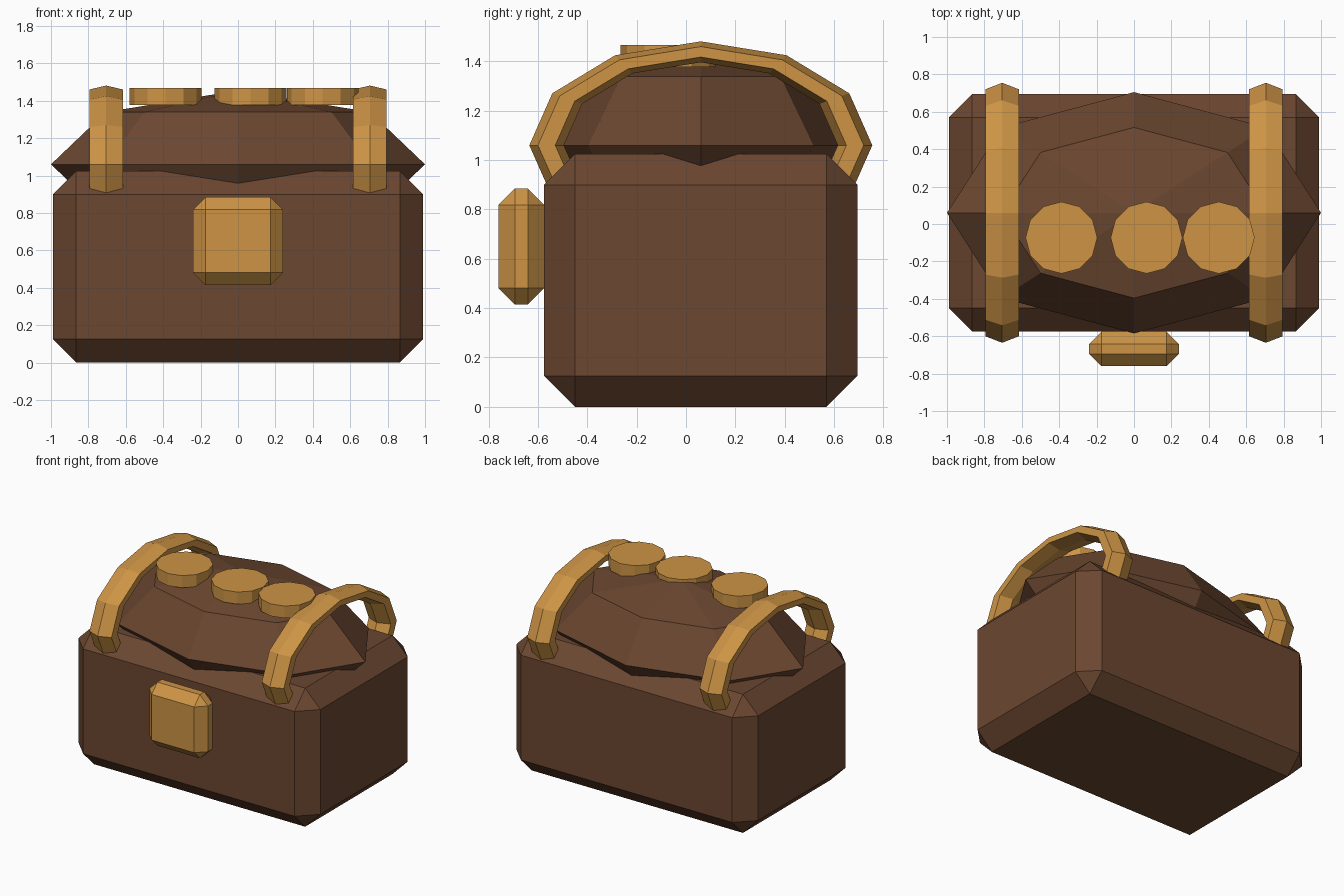
import bpy, bmesh, math
from mathutils import Matrix, Vector

if "Cube" in bpy.data.objects:
    bpy.data.objects.remove(bpy.data.objects["Cube"])


def material(name, rgb):
    m = bpy.data.materials.new(name)
    m.diffuse_color = (*rgb, 1)
    m.use_nodes = True
    m.node_tree.nodes["Principled BSDF"].inputs["Base Color"].default_value = m.diffuse_color
    return m


BROWN = material("brown wood", (0.147, 0.063, 0.030))
GOLD = material("gold", (0.61, 0.295, 0.060))


def finish(name, bm, mat):
    bmesh.ops.recalc_face_normals(bm, faces=bm.faces)
    me = bpy.data.meshes.new(name)
    bm.to_mesh(me)
    bm.free()
    me.materials.append(mat)
    ob = bpy.data.objects.new(name, me)
    bpy.context.collection.objects.link(ob)
    return ob


def chamfered_box(name, lo, hi, chamfer, mat):
    lo, hi = Vector(lo), Vector(hi)
    bm = bmesh.new()
    bmesh.ops.create_cube(bm, size=1)
    bmesh.ops.scale(bm, vec=hi - lo, verts=bm.verts)
    bmesh.ops.translate(bm, vec=(lo + hi) / 2, verts=bm.verts)
    bmesh.ops.bevel(bm, geom=bm.edges[:], offset=chamfer, segments=1,
                    affect='EDGES', profile=0.5)
    return finish(name, bm, mat)


# Chest body and clasp
chamfered_box("chest_body", (-0.99, -0.575, 0), (0.99, 0.695, 1.025), 0.125, BROWN)
chamfered_box("clasp", (-0.24, -0.76, 0.415), (0.24, -0.575, 0.885), 0.066, GOLD)

# Domed lid: coarse squashed sphere sunk into the body
bm = bmesh.new()
bmesh.ops.create_uvsphere(bm, u_segments=8, v_segments=4, radius=1)
bmesh.ops.scale(bm, vec=(1.0, 0.645, 0.395), verts=bm.verts)
bmesh.ops.translate(bm, vec=(0, 0.06, 1.06), verts=bm.verts)
finish("lid", bm, BROWN)


# Straps: 12-sided hoops with a hexagonal section, squashed in height
def strap(name, x):
    bm = bmesh.new()
    rings = []
    for i in range(12):
        a = math.tau * i / 12
        ring = []
        for j in range(6):
            b = math.tau * j / 6
            r = 0.625 + 0.07 * math.cos(b)
            ring.append(bm.verts.new((x + 0.104 * math.sin(b),
                                      0.06 + r * math.cos(a),
                                      1.06 + 0.606 * r * math.sin(a))))
        rings.append(ring)
    for i in range(12):
        p, q = rings[i], rings[(i + 1) % 12]
        for j in range(6):
            k = (j + 1) % 6
            bm.faces.new((p[j], q[j], q[k], p[k]))
    finish(name, bm, GOLD)


strap("strap_left", -0.705)
strap("strap_right", 0.705)

# Coins resting on the lid
for n, x in enumerate((-0.388, 0.067, 0.453)):
    bm = bmesh.new()
    bmesh.ops.create_cone(bm, cap_ends=True, segments=12, radius1=0.192, radius2=0.192,
                          depth=0.09, matrix=Matrix.Translation((x, -0.073, 1.422)))
    finish(f"coin_{n + 1}", bm, GOLD)
